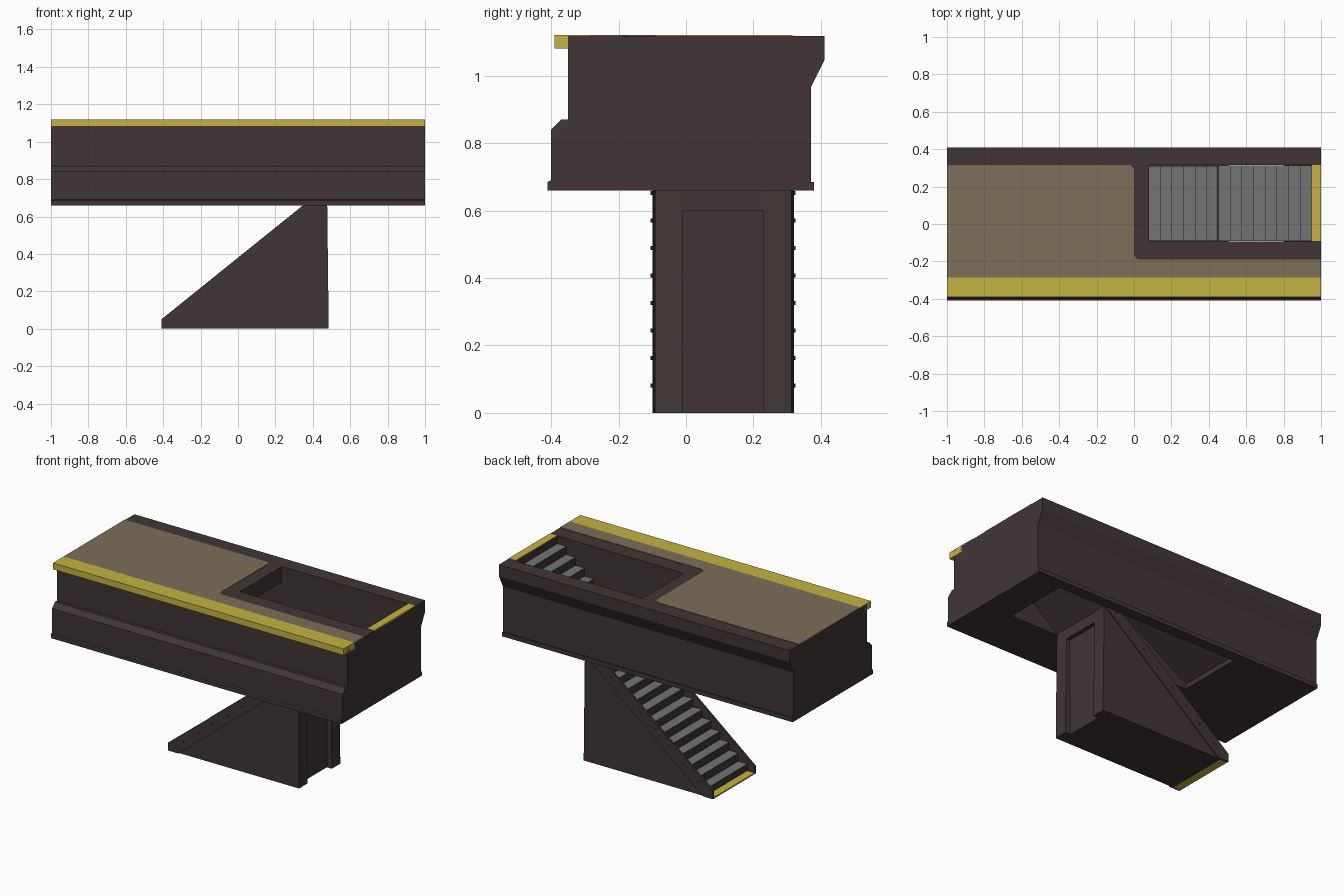
import bpy, bmesh
from mathutils import Matrix, Vector

if "Cube" in bpy.data.objects:
    bpy.data.objects.remove(bpy.data.objects["Cube"])


def material(name, rgb):
    m = bpy.data.materials.new(name)
    m.diffuse_color = (*rgb, 1)
    m.use_nodes = True
    m.node_tree.nodes["Principled BSDF"].inputs["Base Color"].default_value = m.diffuse_color
    return m


BROWN = material("dark brown", (0.053, 0.036, 0.037))
YELLOW = material("warning yellow", (0.56, 0.45, 0.055))
TAN = material("floor tan", (0.205, 0.156, 0.098))
GREY = material("tread grey", (0.175, 0.175, 0.175))


def finish(name, bm, *mats):
    bmesh.ops.recalc_face_normals(bm, faces=bm.faces)
    me = bpy.data.meshes.new(name)
    bm.to_mesh(me)
    bm.free()
    for m in mats:
        me.materials.append(m)
    ob = bpy.data.objects.new(name, me)
    bpy.context.collection.objects.link(ob)
    return ob


def prism(name, pts, lo, hi, axis, *mats):
    """Extrude a 2D outline along an axis; outline holds the other two axes in order."""
    def at(p, d):
        return {"x": (d, *p), "y": (p[0], d, p[1]), "z": (*p, d)}[axis]
    bm = bmesh.new()
    a = [bm.verts.new(at(p, lo)) for p in pts]
    b = [bm.verts.new(at(p, hi)) for p in pts]
    bm.faces.new(a)
    bm.faces.new(b[::-1])
    n = len(pts)
    for i in range(n):
        j = (i + 1) % n
        bm.faces.new((a[i], a[j], b[j], b[i]))
    return finish(name, bm, *mats)


def box(name, x, y, z, mat):
    return prism(name, [(x[0], y[0]), (x[1], y[0]), (x[1], y[1]), (x[0], y[1])],
                 z[0], z[1], "z", mat)


# Platform deck: side profile run along x
deck = prism("platform_deck", [
    (-0.35, 1.117), (0.41, 1.117), (0.41, 1.045), (0.37, 0.965), (0.37, 0.685),
    (0.38, 0.685), (0.38, 0.66), (-0.41, 0.66), (-0.41, 0.685), (-0.40, 0.69),
    (-0.40, 0.84), (-0.37, 0.87), (-0.35, 0.87)], -1, 1, "x", BROWN)

# Sloping stairwell cut through the deck
cutter = prism("stairwell_cutter", [
    (0.08, 1.2), (0.08, 1.02), (-0.45, 0.69), (-0.45, 0.6), (0.80, 0.6),
    (0.80, 0.93), (0.95, 1.05), (0.95, 1.2)], -0.093, 0.315, "y", BROWN)
cutter.hide_render = True
mod = deck.modifiers.new("stairwell", "BOOLEAN")
mod.operation = "DIFFERENCE"
mod.solver = "EXACT"
mod.object = cutter
bpy.context.view_layer.objects.active = deck
bpy.ops.object.modifier_apply(modifier=mod.name)
bpy.data.objects.remove(cutter)

# Painted platform edge, floor paving around the stairwell, landing strips
box("platform_edge", (-1, 1), (-0.39, -0.285), (1.08, 1.12), YELLOW)
prism("floor_paving", [
    (-1, -0.285), (1, -0.285), (1, -0.19), (0.02, -0.19), (0, -0.17),
    (0, 0.295), (-0.02, 0.315), (-1, 0.315)], 1.114, 1.12, "z", TAN)
box("top_landing_strip", (0.95, 1), (-0.09, 0.315), (1.112, 1.12), YELLOW)
box("bottom_landing_strip", (-0.41, -0.36), (-0.09, 0.31), (0, 0.009), YELLOW)

# Stair flight: stepped top, sloped underside, solid base below the deck
STEPS, RUN, RISE, X0 = 22, 0.0624, 1.12 / 22, -0.36
outline = []
for k in range(STEPS):
    x = X0 + RUN * k
    outline += [(x, RISE * k), (x, min(RISE * (k + 1), 1.118))]
outline += [(0.951, 1.118), (0.951, 1.05), (0.45, 0.644), (0.45, 0)]
stairs = prism("stair_flight", outline, -0.092, 0.313, "y", BROWN, GREY)
for p in stairs.data.polygons:
    if p.normal.z > 0.9:
        p.material_index = 1

# End wall framing: two pillars and a lintel around a shallow niche
for name, y in (("front_pillar", (-0.092, -0.01)), ("back_pillar", (0.23, 0.313))):
    prism(name, [(0.44, 0), (0.485, 0), (0.477, 0.665), (0.44, 0.665)],
          y[0], y[1], "y", BROWN)
box("niche_lintel", (0.44, 0.475), (-0.01, 0.23), (0.60, 0.665), BROWN)

# Side stringers standing proud of the flight, with small rivets
string = [(-0.41, 0), (-0.41, 0.05), (0.385, 0.69), (0.505, 0.69), (0.47, 0.66), (-0.34, 0)]
for side, lo, hi in (("front", -0.10, -0.088), ("back", 0.308, 0.32)):
    prism(side + "_stringer", string, lo, hi, "y", BROWN)
    bm = bmesh.new()
    y = lo if side == "front" else hi
    for i in range(1, 9):
        z = 0.0815 * i
        pos = Vector(((z - 0.053) / 0.815 - 0.34, y, z))
        bmesh.ops.create_cone(bm, cap_ends=True, segments=6, radius1=0.006, radius2=0.006,
                              depth=0.01, matrix=Matrix.Translation(pos) @ Matrix.Rotation(1.5708, 4, "X"))
    finish(side + "_rivets", bm, BROWN)
